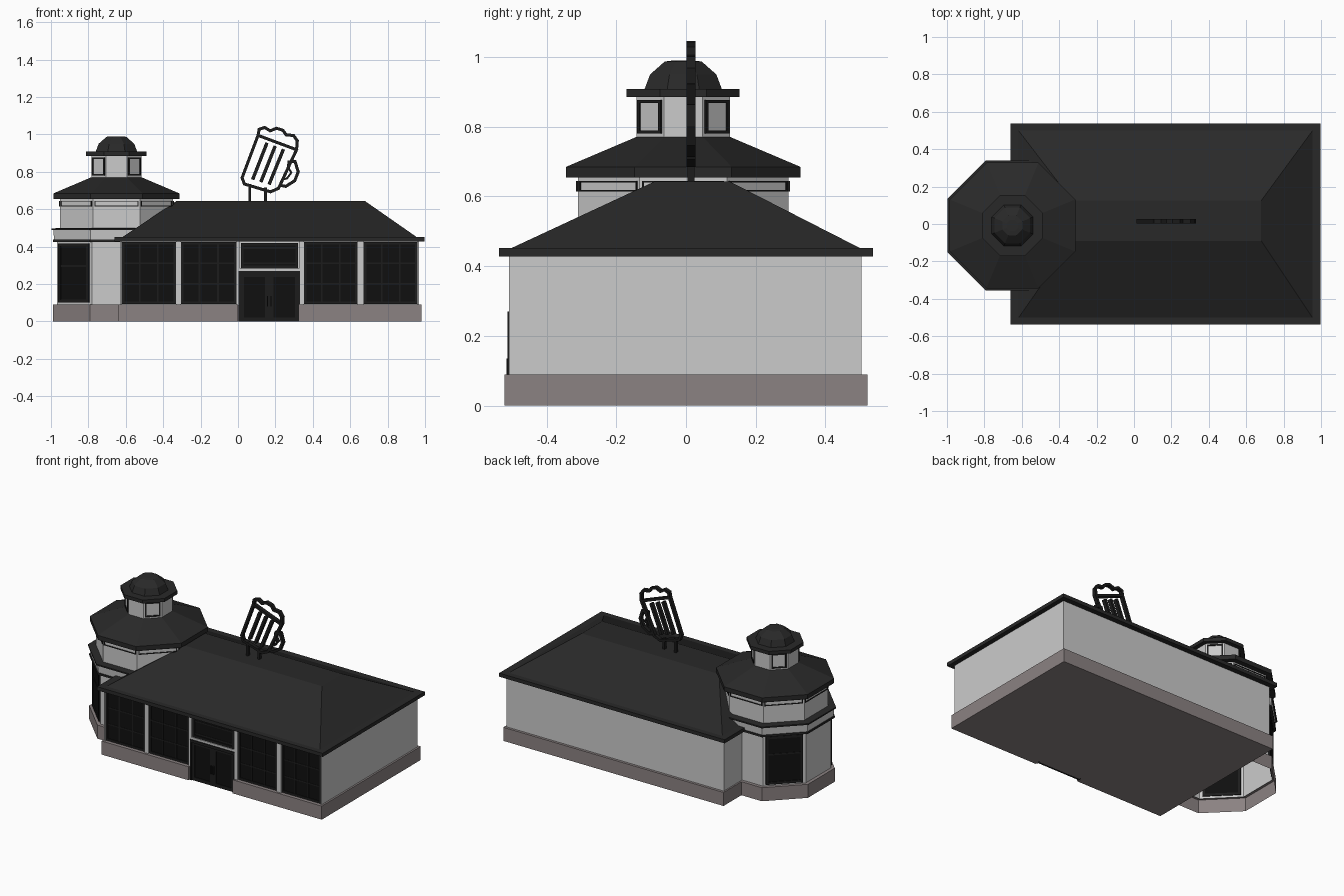
import bpy, bmesh, math
from mathutils import Vector, Matrix

if "Cube" in bpy.data.objects:
    bpy.data.objects.remove(bpy.data.objects["Cube"])


def material(name, *rgb):
    m = bpy.data.materials.new(name)
    m.diffuse_color = (*rgb, 1)
    m.use_nodes = True
    m.node_tree.nodes["Principled BSDF"].inputs["Base Color"].default_value = m.diffuse_color
    return m


ROOF = material("roof_dark", 0.022, 0.022, 0.022)
FRAME = material("frame_dark", 0.012, 0.012, 0.012)
GLASS = material("glass_dark", 0.005, 0.005, 0.005)
STONE = material("plinth_stone", 0.26, 0.225, 0.225)


def finish(name, bm, mat=None):
    bmesh.ops.recalc_face_normals(bm, faces=bm.faces)
    me = bpy.data.meshes.new(name)
    bm.to_mesh(me)
    bm.free()
    ob = bpy.data.objects.new(name, me)
    bpy.context.collection.objects.link(ob)
    if mat:
        me.materials.append(mat)
    return ob


def add_box(bm, lo, hi, mat4=Matrix()):
    lo, hi = Vector(lo), Vector(hi)
    m = mat4 @ Matrix.Translation((lo + hi) / 2) @ Matrix.Diagonal((*(hi - lo), 1))
    bmesh.ops.create_cube(bm, size=1, matrix=m)


def box(name, lo, hi, mat=None):
    bm = bmesh.new()
    add_box(bm, lo, hi)
    return finish(name, bm, mat)


def loft(name, rings, mat=None, bottom=True, top=True):
    """Skin a stack of equal-length point rings."""
    bm = bmesh.new()
    vs = [[bm.verts.new(p) for p in r] for r in rings]
    n = len(vs[0])
    for a, b in zip(vs, vs[1:]):
        for i in range(n):
            bm.faces.new((a[i], a[(i + 1) % n], b[(i + 1) % n], b[i]))
    if bottom:
        bm.faces.new(vs[0][::-1])
    if top:
        bm.faces.new(vs[-1])
    return finish(name, bm, mat)


def rect(x0, x1, y0, y1, z):
    return [(x0, y0, z), (x1, y0, z), (x1, y1, z), (x0, y1, z)]


TX, TY = -0.65, -0.008     # tower axis


def octagon(name, profile, mat=None, **caps):
    """Eight-sided tower section; profile is (half width across flats, z)."""
    rings = []
    for a, z in profile:
        r = a / math.cos(math.pi / 8)
        rings.append([(TX + r * math.cos(math.radians(22.5 + 45 * i)),
                       TY + r * math.sin(math.radians(22.5 + 45 * i)), z) for i in range(8)])
    return loft(name, rings, mat, **caps)


def window(name, origin, angle, dist, width, z0, z1, bar, xs=(), zs=(), pane=GLASS):
    """Framed window facing 'angle'; xs and zs are glazing bar fractions."""
    m = Matrix.Translation((*origin, 0)) @ Matrix.Rotation(math.radians(angle + 90), 4, 'Z')
    w, y0, y1 = width / 2, -dist - 0.008, -dist + 0.006
    bm = bmesh.new()
    for s in (-1, 1):
        x = s * (w - bar / 2)
        add_box(bm, (x - bar / 2, y0, z0), (x + bar / 2, y1, z1), m)
    for z in (z0, z1 - bar):
        add_box(bm, (-w, y0, z), (w, y1, z + bar), m)
    t = bar * 0.3
    for f in xs:
        x = -w + f * width
        add_box(bm, (x - t, y0 + 0.003, z0), (x + t, y1, z1), m)
    for f in zs:
        z = z0 + f * (z1 - z0)
        add_box(bm, (-w, y0 + 0.003, z - t), (w, y1, z + t), m)
    finish(name + "_frame", bm, FRAME)
    bm = bmesh.new()
    add_box(bm, (-w + bar / 2, -dist - 0.003, z0 + bar / 2), (w - bar / 2, -dist + 0.005, z1 - bar / 2), m)
    finish(name + "_pane", bm, pane)


def ribbon(name, pts, width, y0, y1, mat, closed=False):
    """Flat bar of constant width following (x, z) points, with mitred corners."""
    p = [Vector(q) for q in pts]
    n = len(p)
    rings = []
    for i in range(n):
        a = p[i - 1] if (closed or i) else None
        b = p[(i + 1) % n] if (closed or i < n - 1) else None
        d0 = (p[i] - a).normalized() if a is not None else None
        d1 = (b - p[i]).normalized() if b is not None else d0
        d0 = d0 or d1
        t = (d0 + d1).normalized()
        nrm = Vector((-t.y, t.x)) * (width / 2 / max(0.6, t.dot(d1)))
        l, r = p[i] + nrm, p[i] - nrm
        rings.append([(l.x, y0, l.y), (r.x, y0, r.y), (r.x, y1, r.y), (l.x, y1, l.y)])
    if closed:
        rings.append(rings[0])
    return loft(name, rings, mat, bottom=not closed, top=not closed)


# Main hall: notched plinth, wall body, hipped roof with flat top
foot = [(-.64, -.52), (0, -.52), (0, -.49), (.325, -.49), (.325, -.52), (.98, -.52), (.98, .52), (-.64, .52)]
loft("hall_plinth", [[(x, y, z) for x, y in foot] for z in (0, 0.09)], STONE)
box("hall_walls", (-0.63, -0.485, 0.08), (0.968, 0.503, 0.43))
box("roof_eave", (-0.66, -0.537, 0.428), (0.998, 0.537, 0.452), ROOF)
loft("hall_roof", [rect(-0.62, 0.957, -0.505, 0.503, 0.45), rect(-0.33, 0.68, -0.09, 0.125, 0.643)], ROOF)

# Shop front: pillars, glazing, transom and doors
for i, (a, b) in enumerate([(-.632, -.622), (-.332, -.305), (-.008, .012), (.325, .352), (.64, .672), (.96, .968)]):
    box(f"front_pillar_{i}", (a, -0.507, 0.085), (b, -0.48, 0.43))
for i, (a, b) in enumerate([(-.622, -.332), (-.305, -.008), (.352, .64), (.672, .96)]):
    window(f"front_window_{i}", ((a + b) / 2, 0), -90, 0.492, b - a, 0.092, 0.425, 0.014,
           (1 / 3, 2 / 3), (0.33, 0.66))
box("door_lintel", (0.01, -0.506, 0.268), (0.327, -0.48, 0.284))
window("transom", (0.1685, 0), -90, 0.492, 0.305, 0.284, 0.42, 0.014, (), (0.2, 0.8))
box("door_header", (0.005, -0.512, 0.252), (0.33, -0.48, 0.27), FRAME)
for i, s in enumerate((-1, 1)):
    c = 0.1675 + s * 0.079
    window(f"door_{i}", (c, 0), -90, 0.496, 0.158, 0, 0.26, 0.022)
    h = 0.1675 + s * 0.009
    box(f"door_handle_{i}", (h - 0.003, -0.515, 0.08), (h + 0.003, -0.5, 0.135), FRAME)
    j = 0.1675 + s * 0.1585
    box(f"door_jamb_{i}", (j - 0.005, -0.512, 0), (j + 0.005, -0.48, 0.27), FRAME)

# Corner tower, open underneath
octagon("tower_plinth", [(0.34, 0), (0.34, 0.09), (0.318, 0.09)], STONE, bottom=False, top=False)
octagon("tower_wall", [(0.318, 0.085), (0.318, 0.43)], bottom=False, top=False)
octagon("ledge_lower_rim", [(0.318, 0.425), (0.34, 0.425), (0.34, 0.437), (0.318, 0.437)], ROOF, bottom=False, top=False)
octagon("ledge_band", [(0.333, 0.435), (0.338, 0.492)], bottom=False, top=False)
octagon("ledge_upper_rim", [(0.325, 0.488), (0.347, 0.488), (0.347, 0.497), (0.298, 0.5)], ROOF, bottom=False, top=False)
octagon("tower_drum", [(0.302, 0.49), (0.302, 0.66)], bottom=False, top=False)
octagon("tower_roof", [(0.336, 0.655), (0.336, 0.685), (0.136, 0.77)], ROOF)
octagon("lantern_wall", [(0.134, 0.765), (0.134, 0.89)])
octagon("lantern_eave", [(0.162, 0.885), (0.162, 0.908)], ROOF)
octagon("lantern_dome", [(0.112, 0.905), (0.095, 0.95), (0.053, 0.987), (0.03, 0.99)], ROOF)

# Tower openings: slits on every side, tall and lantern windows on the diagonals
for k in range(8):
    window(f"drum_slit_{k}", (TX, TY), 45 * k, 0.299, 0.235, 0.614, 0.645, 0.005, pane=None)
for k in (135, 225):
    window(f"tower_window_{k}", (TX, TY), k, 0.319, 0.228, 0.1, 0.418, 0.016, (), (0.62,))
for k in (45, 135, 225, 315):
    window(f"lantern_window_{k}", (TX, TY), k, 0.132, 0.094, 0.78, 0.877, 0.009, pane=None)


# Tilted mug sign on two posts, drawn as open bars
def sign(name, pts, width=0.016, closed=False):
    ribbon(name, pts, width, 0.002, 0.027, FRAME, closed)


sign("mug_body", [(.107, .995), (.022, .768), (.034, .735), (.174, .693), (.212, .708), (.313, .918)], closed=True)
sign("mug_foam", [(.107, .995), (.113, 1.027), (.143, 1.037), (.172, 1.019), (.205, 1.033), (.24, 1.022),
                  (.257, .998), (.297, .994), (.317, .966), (.313, .918)])
bpy.data.objects.remove(bpy.data.objects["mug_body"])
sign("mug_body", [(.107, .995), (.022, .768), (.034, .735), (.174, .693), (.212, .708), (.313, .918)][:1]
     + [(.022, .768), (.034, .735), (.174, .693), (.217, .712), (.313, .918)], closed=True)
for i in range(3):
    x = 0.155 + i * 0.044
    sign(f"mug_flute_{i}", [(x, .955 - i * .017), (x - 0.077, .758 - i * .013)], 0.018)
sign("mug_handle", [(.268, .82), (.273, .853), (.305, .855), (.322, .8), (.303, .752), (.255, .722), (.225, .728)])
sign("mug_handle_inner", [(.268, .826), (.285, .795), (.262, .765), (.235, .757)], 0.01)
for i, x in enumerate((0.062, 0.147)):
    box(f"sign_post_{i}", (x - 0.007, 0.004, 0.635), (x + 0.007, 0.025, 0.735 - i * 0.02), FRAME)
